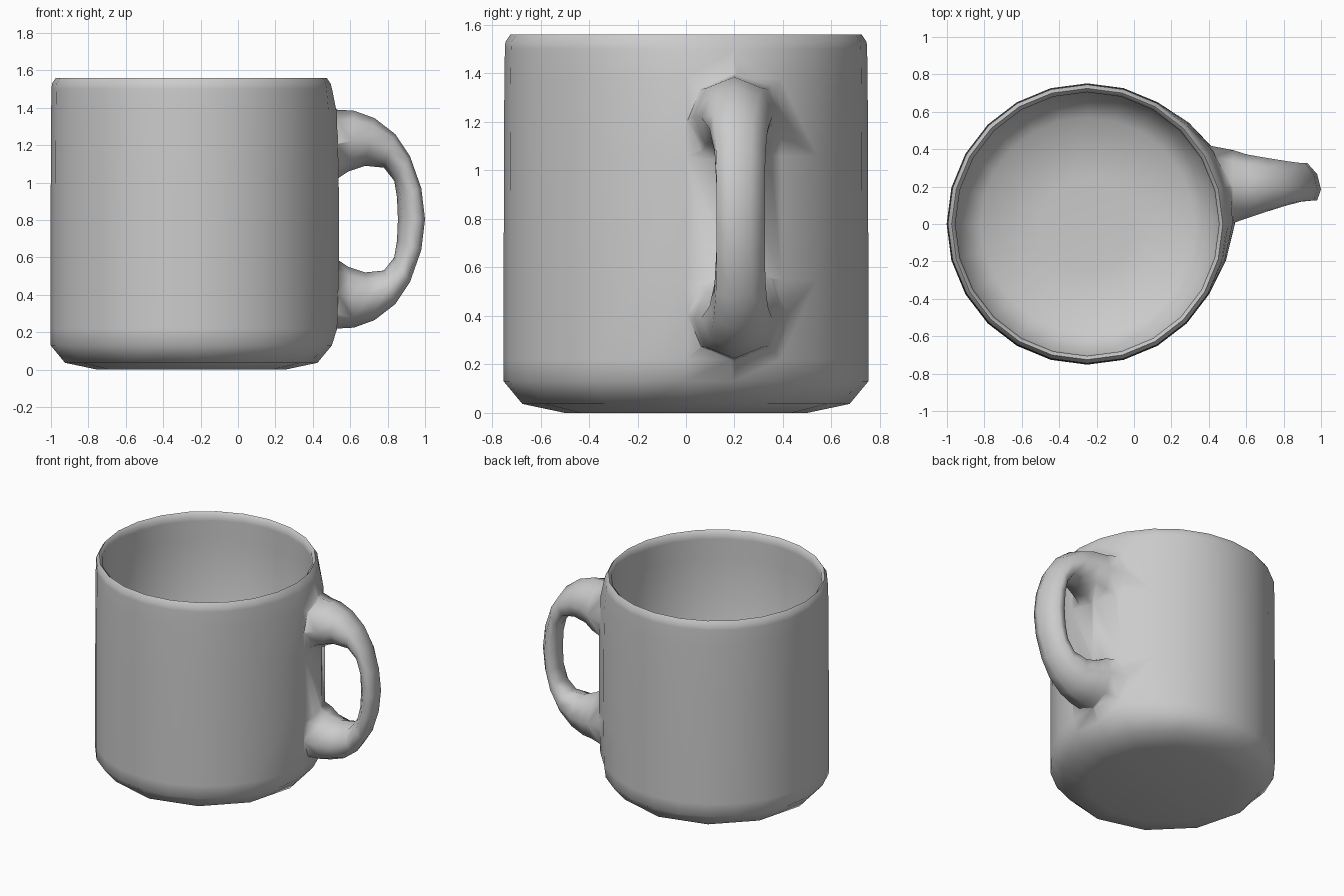
import bpy, bmesh, math
from mathutils import Vector

if "Cube" in bpy.data.objects:
    bpy.data.objects.remove(bpy.data.objects["Cube"], do_unlink=True)

glaze = bpy.data.materials.new("grey glaze")
glaze.use_nodes = True
GREY = (0.6, 0.6, 0.6, 1)
glaze.diffuse_color = GREY
glaze.node_tree.nodes["Principled BSDF"].inputs["Base Color"].default_value = GREY


def loft(name, rings):
    """Skin a list of point rings and close both ends."""
    bm = bmesh.new()
    loops = [[bm.verts.new(p) for p in ring] for ring in rings]
    n = len(rings[0])
    for a, b in zip(loops, loops[1:]):
        for i in range(n):
            j = (i + 1) % n
            bm.faces.new((a[i], a[j], b[j], b[i]))
    bm.faces.new(loops[0])
    bm.faces.new(loops[-1])
    bmesh.ops.recalc_face_normals(bm, faces=bm.faces)
    mesh = bpy.data.meshes.new(name)
    bm.to_mesh(mesh)
    bm.free()
    mesh.materials.append(glaze)
    ob = bpy.data.objects.new(name, mesh)
    bpy.context.collection.objects.link(ob)
    return ob


# Cup: (radius, height, bulge towards the handle, coarse ring)
SIDES = 24
CUP_X = -0.25
HANDLE_ANGLE = math.radians(15)
profile = [
    (0.50, 0.0, 0, True), (0.675, 0.037, 0, True), (0.752, 0.13, 0, False),
    (0.752, 0.22, 0.045, False), (0.752, 0.55, 0.06, False),
    (0.751, 1.06, 0.06, False), (0.749, 1.38, 0.045, False),
    (0.747, 1.50, 0.01, False), (0.745, 1.53, 0, False),
    (0.725, 1.56, 0, False), (0.705, 1.54, 0, False),
    (0.705, 1.50, 0, False), (0.705, 1.36, 0, False),
    (0.70, 0.22, 0, False), (0.57, 0.10, 0, False), (0.25, 0.075, 0, False),
]


def cup_ring(radius, z, bulge, coarse):
    ring = []
    for i in range(SIDES):
        a = math.tau * i / SIDES
        r = radius
        if coarse and i % 2:
            r *= math.cos(math.tau / SIDES)
        off = abs(math.remainder(a - HANDLE_ANGLE, math.tau))
        r += bulge * max(0, 1 - off / math.radians(40))
        ring.append((r * math.cos(a) + CUP_X, r * math.sin(a), z))
    return ring


mug = loft("mug", [cup_ring(*p) for p in profile])

# Handle: (outer x, outer z, inner x, inner z, half width), mirrored in height
upper = [
    (0.43, 1.42, 0.43, 0.98, 0.225), (0.53, 1.39, 0.53, 1.02, 0.195),
    (0.62, 1.385, 0.59, 1.06, 0.17), (0.73, 1.345, 0.68, 1.09, 0.145),
    (0.84, 1.26, 0.78, 1.08, 0.12), (0.92, 1.14, 0.835, 1.01, 0.105),
    (0.98, 0.97, 0.85, 0.92, 0.10),
]
MID = 0.805
middle = [(1.0, MID, 0.855, MID, 0.10)]
lower = [(ox, 2 * MID - oz, ix, 2 * MID - iz, w)
         for ox, oz, ix, iz, w in reversed(upper)]


def handle_ring(ox, oz, ix, iz, w):
    t = min(1, max(0, (ox - 0.6) / 0.35))
    outer = Vector((ox, 0.2 - 0.015 * t, oz))
    inner = Vector((ix, 0.2 + 0.065 * t, iz))
    centre, half = (outer + inner) / 2, (outer - inner) / 2
    return [centre + half * math.cos(a) + Vector((0, w * math.sin(a), 0))
            for a in (math.tau * i / 8 for i in range(8))]


rings = [handle_ring(*p) for p in upper + middle + lower]
# Wrap the two end rings onto the cup wall
for ring in (rings[0], rings[-1]):
    for p in ring:
        p.x = CUP_X + math.sqrt(0.755 ** 2 - p.y ** 2)
handle = loft("handle", rings)

# Fuse the handle into the cup so that the joint shades smoothly
fuse = mug.modifiers.new("fuse handle", 'BOOLEAN')
fuse.operation = 'UNION'
fuse.solver = 'EXACT'
fuse.object = handle
bpy.ops.object.select_all(action='DESELECT')
mug.select_set(True)
bpy.context.view_layer.objects.active = mug
bpy.ops.object.modifier_apply(modifier=fuse.name)
bpy.data.objects.remove(handle, do_unlink=True)
bpy.ops.object.shade_smooth_by_angle(angle=math.radians(75))
